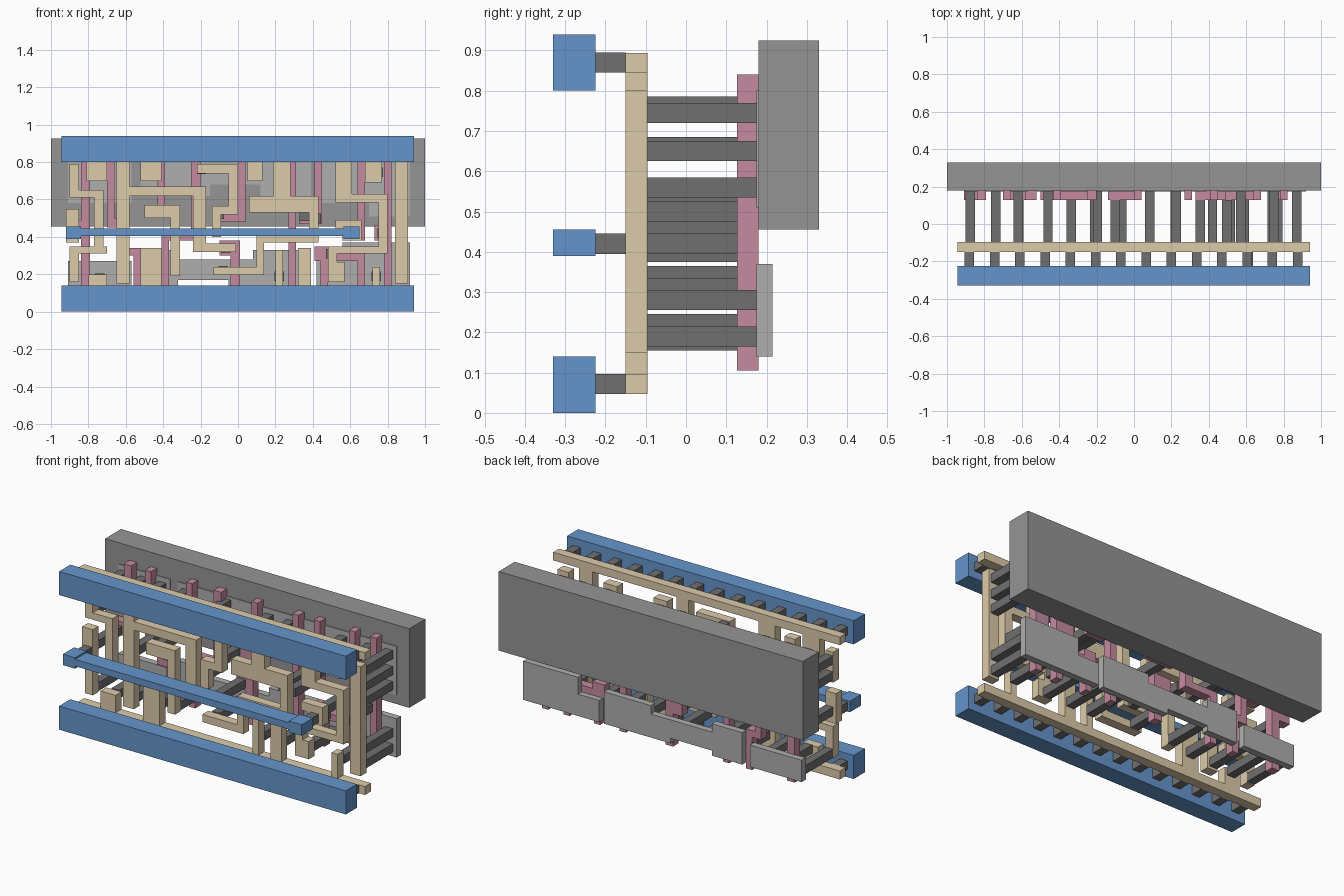
import bpy, bmesh

if "Cube" in bpy.data.objects:
    bpy.data.objects.remove(bpy.data.objects["Cube"])


def material(name, rgb):
    m = bpy.data.materials.new(name)
    m.diffuse_color = (*rgb, 1)
    m.use_nodes = True
    m.node_tree.nodes["Principled BSDF"].inputs["Base Color"].default_value = m.diffuse_color
    return m


BLUE = material("blue", (0.13, 0.30, 0.60))
TAN = material("tan", (0.72, 0.60, 0.40))
PINK = material("pink", (0.56, 0.26, 0.35))
DARK = material("dark_grey", (0.16, 0.16, 0.16))
MID = material("mid_grey", (0.30, 0.30, 0.30))
LIGHT = material("light_grey", (0.43, 0.43, 0.43))


def plate(name, rects, y0, y1, mat):
    """Merge (x0, x1, z0, z1) rectangles, in hundredths, into one flat plate."""
    xs = sorted({v for r in rects for v in r[:2]})
    zs = sorted({v for r in rects for v in r[2:]})
    bm = bmesh.new()
    verts = {}

    def vert(i, j):
        if (i, j) not in verts:
            verts[i, j] = bm.verts.new((xs[i] / 100, y0, zs[j] / 100))
        return verts[i, j]

    for i in range(len(xs) - 1):
        for j in range(len(zs) - 1):
            cx, cz = (xs[i] + xs[i + 1]) / 2, (zs[j] + zs[j + 1]) / 2
            if any(a < cx < b and c < cz < d for a, b, c, d in rects):
                bm.faces.new([vert(i, j), vert(i + 1, j),
                              vert(i + 1, j + 1), vert(i, j + 1)])
    bmesh.ops.dissolve_limit(bm, angle_limit=0.01, verts=bm.verts, edges=bm.edges)
    ext = bmesh.ops.extrude_face_region(bm, geom=bm.faces[:], use_keep_orig=True)
    moved = [g for g in ext["geom"] if isinstance(g, bmesh.types.BMVert)]
    bmesh.ops.translate(bm, verts=moved, vec=(0, y1 - y0, 0))
    bmesh.ops.recalc_face_normals(bm, faces=bm.faces)
    me = bpy.data.meshes.new(name)
    bm.to_mesh(me)
    bm.free()
    me.materials.append(mat)
    ob = bpy.data.objects.new(name, me)
    bpy.context.collection.objects.link(ob)
    return ob


def posts(name, centres, y0, y1, s=2.5):
    """Square posts running front to back."""
    plate(name, [(x - s, x + s, z - s, z + s) for x, z in centres], y0, y1, DARK)


# Front blue rails and the thin middle link
METAL = (-0.33, -0.225)
plate("bottom_rail", [(-94.5, 94, 0, 14)], *METAL, BLUE)
plate("top_rail", [(-94.5, 94, 80, 94)], *METAL, BLUE)
plate("middle_link", [(-92, -84, 39, 45.5), (-84, 56.5, 40.5, 44.5),
                      (56.5, 65, 39, 45.5)], *METAL, BLUE)

# Short posts behind the blue rails
row = [-88 + 13.5 * i for i in range(14)]
for label, z in (("bottom", 7.2), ("top", 87)):
    posts(label + "_short_posts", [(x, z) for x in row], -0.225, -0.15)
posts("middle_short_posts", [(-88, 42), (61, 42)], -0.225, -0.15)

# Tan rails with their tabs
WIRE = (-0.15, -0.095)
plate("tan_top_rail", [(-94.5, 94, 84.5, 89.3), (-81, -70, 70, 85), (-52, -41, 70, 85),
                       (5, 13, 70, 85), (68, 77, 69, 85)], *WIRE, TAN)
plate("tan_bottom_rail", [(-94.5, 94, 4.7, 9.7), (-80, -70, 9, 20), (-52, -41, 9, 34),
                          (20, 24, 9, 33), (32, 39, 9, 34), (72, 76, 9, 24)], *WIRE, TAN)

# Tan wiring traces
traces = {
    "left_loop": [(-90, -85, 61, 79), (-90, -72, 61, 65), (-77, -72, 31, 65),
                  (-90, -70, 31, 35), (-90, -85, 16, 35)],
    "left_pad": [(-92, -85, 37, 55)],
    "tall_bar": [(-65, -58, 15, 80), (-58, -17, 62, 67), (-24, -17, 32, 67),
                 (-24, -1, 32, 36.5)],
    "hook": [(-50, -31, 50, 57), (-36, -31, 19, 57)],
    "centre_step": [(-22, 0, 74, 79), (-5, 0, 53, 79), (-14, 0, 52, 56.5),
                    (-14, -9, 40, 56.5)],
    "centre_arch": [(19, 28, 62, 80), (6, 43, 53, 62), (38, 43, 37, 62),
                    (10, 43, 37, 41), (10, 14, 19.5, 41), (-13, 14, 19.5, 24)],
    "right_loop": [(52, 61, 58.5, 80), (52, 80, 58.5, 63), (75, 80, 31, 63),
                   (48, 80, 31, 35), (48, 57, 16, 26.5), (48, 53, 16, 35)],
    "right_pad": [(56, 66, 38, 49), (52, 58, 44, 49)],
    "right_bar": [(84, 91, 15, 80)],
}
for name, rects in traces.items():
    plate("trace_" + name, rects, *WIRE, TAN)

# Pink strips
strips = {
    "a": [(-84, -79, 10.5, 84), (-91, -79, 41, 49)],
    "b": [(-70, -66, 45, 84), (-70, -58, 45, 50), (-56, -52, 10.5, 34),
          (-62, -52, 30, 34), (-62, -58, 30, 50)],
    "c": [(-43, -39, 50, 84), (-50, -39, 50, 57)],
    "d": [(-41, -37, 10.5, 41), (-41, -20, 38, 42), (-25, -20, 38, 84)],
    "e": [(0, 4, 52, 84), (-14, 4, 48, 55)],
    "f": [(-4, 1, 10.5, 38), (-10, 1, 30, 38)],
    "g": [(27, 31, 10.5, 84)],
    "h": [(41, 45, 47, 84), (33, 45, 47, 54)],
    "i": [(44, 48, 10.5, 35), (41, 49, 27, 35), (44, 68, 27, 31), (64, 68, 10.5, 31)],
    "j": [(64, 68, 38, 84), (56, 68, 38, 46)],
    "k": [(78, 82, 10.5, 84), (73, 82, 38, 46)],
}
for name, rects in strips.items():
    plate("pink_strip_" + name, rects, 0.127, 0.18, PINK)

# Posts from the tan wiring to the pink strips
posts("pink_posts", [(-87.5, 44), (-61.5, 47), (-46, 53), (-21, 40), (-10, 52), (-6.5, 34),
                     (35.5, 51), (42, 50), (49.5, 31), (59, 42), (77, 42)], -0.095, 0.127)

# Posts from the tan wiring to the grey slabs
posts("upper_slab_posts", [(-87.5, 74.5), (-87.5, 65), (-74, 74.5), (-62, 74.5),
                           (-62, 65), (-46, 74.5), (-19.5, 76), (8.5, 74.5),
                           (22.5, 74.5), (22.5, 66), (57, 74.5), (57, 65), (75, 74.5),
                           (87, 74.5), (87, 65), (87, 56)], -0.095, 0.175)
posts("lower_slab_posts", [(-87.5, 19), (-74, 18), (-62, 19), (-46, 19), (-33.5, 22),
                           (-8, 22), (22, 19), (35.5, 19), (51.5, 19), (74, 19),
                           (87, 19), (87, 28)], -0.095, 0.175)

# Light grey slabs
SLAB = (0.175, 0.215)
plate("lower_slab_left", [(-91, -57, 14, 27)], *SLAB, LIGHT)
plate("lower_slab_centre", [(-52, -32, 14, 33), (-32, -5, 17, 28),
                            (-5, 18, 14, 28), (8, 39, 14, 33)], *SLAB, LIGHT)
plate("lower_slab_right", [(42, 70, 14, 27), (56, 92, 14, 37)], *SLAB, LIGHT)
plate("upper_slab_left", [(-91, -57, 58, 80)], *SLAB, LIGHT)
plate("upper_slab_centre", [(-52, -15, 62, 80), (-15, 12, 68, 80),
                            (12, 39, 56, 80)], *SLAB, LIGHT)
plate("upper_slab_right", [(42, 70, 58, 80), (70, 92, 51, 80)], *SLAB, LIGHT)

# Big back block
plate("back_block", [(-100, 100, 45.5, 92.5)], 0.18, 0.33, MID)
